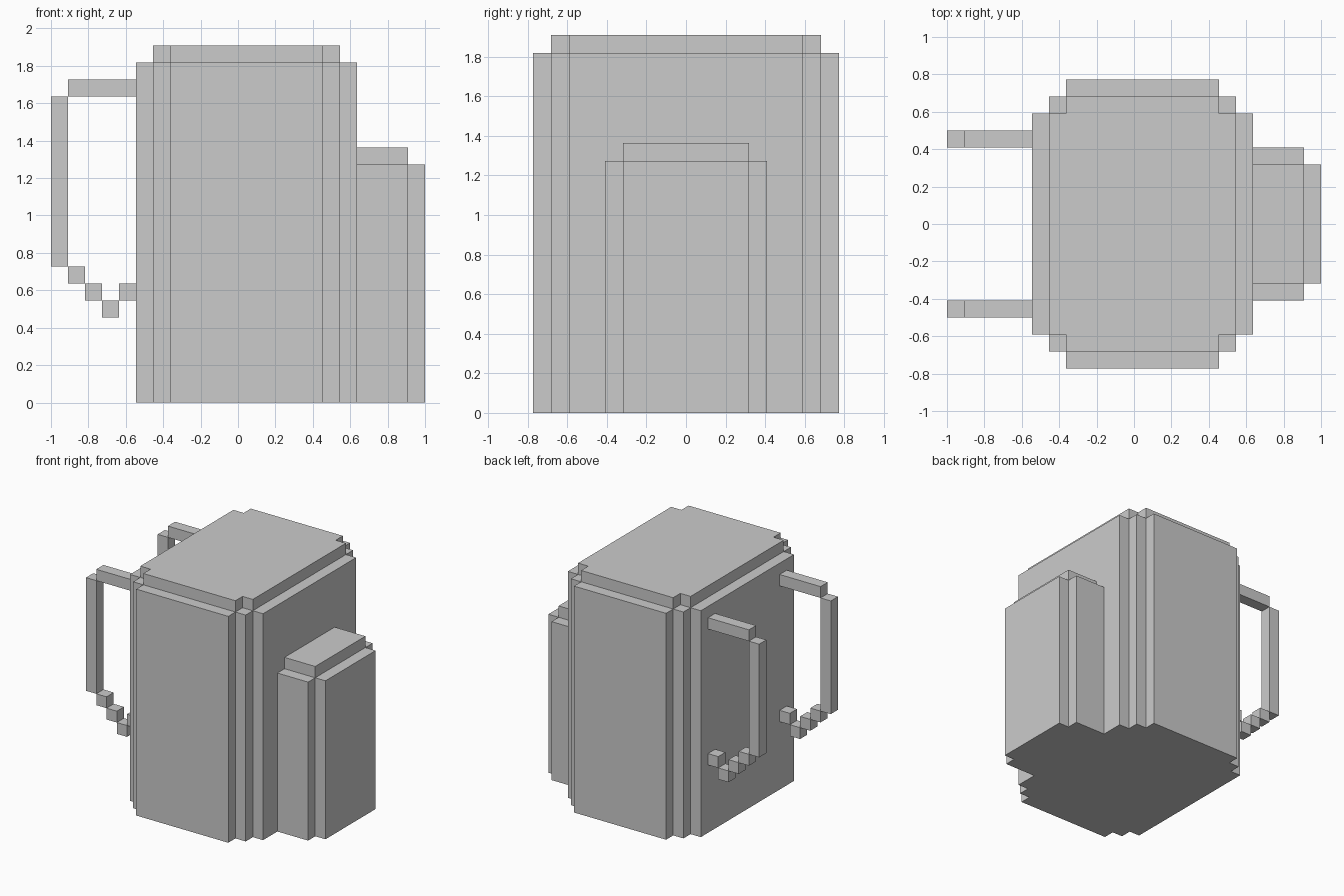
import bpy, bmesh

if "Cube" in bpy.data.objects:
    bpy.data.objects.remove(bpy.data.objects["Cube"])

U = 1 / 11  # one block; the model is 22 blocks long


def X(i):
    return -1 + i * U


def make_object(name, bm):
    bmesh.ops.recalc_face_normals(bm, faces=bm.faces)
    mesh = bpy.data.meshes.new(name)
    bm.to_mesh(mesh)
    bm.free()
    obj = bpy.data.objects.new(name, mesh)
    bpy.context.collection.objects.link(obj)
    return obj


def prism(name, half_outline, z0, z1):
    """Extrude an outline (given for +y, in blocks) mirrored across y = 0."""
    outline = half_outline + [(x, -y) for x, y in reversed(half_outline)]
    bm = bmesh.new()
    face = bm.faces.new([bm.verts.new((X(x), y * U, z0 * U)) for x, y in outline])
    top = bmesh.ops.extrude_face_region(bm, geom=[face], use_keep_orig=True)["geom"]
    verts = [v for v in top if isinstance(v, bmesh.types.BMVert)]
    bmesh.ops.translate(bm, verts=verts, vec=(0, 0, (z1 - z0) * U))
    return make_object(name, bm)


# Main bag with stepped corners, and its smaller top layer
prism("bag_body", [(5, 6.5), (6, 6.5), (6, 7.5), (7, 7.5), (7, 8.5),
                   (16, 8.5), (16, 7.5), (17, 7.5), (17, 6.5), (18, 6.5)], 0, 20)
prism("bag_top", [(6, 6.5), (7, 6.5), (7, 7.5),
                  (16, 7.5), (16, 6.5), (17, 6.5)], 20, 21)

# Outer pocket and its top layer
prism("pocket", [(18, 4.5), (21, 4.5), (21, 3.5), (22, 3.5)], 0, 14)
prism("pocket_top", [(18, 3.5), (21, 3.5)], 14, 15)

# Shoulder straps: top bar, long drop, then blocks stepping back to the bag
strap_parts = [(1, 5, 18, 19), (0, 1, 8, 18), (1, 2, 7, 8),
               (2, 3, 6, 7), (3, 4, 5, 6), (4, 5, 6, 7)]
for name, y in (("front_strap", -5), ("back_strap", 5)):
    bm = bmesh.new()
    for x0, x1, z0, z1 in strap_parts:
        cube = bmesh.ops.create_cube(bm, size=1)["verts"]
        bmesh.ops.scale(bm, verts=cube, vec=((x1 - x0) * U, U, (z1 - z0) * U))
        bmesh.ops.translate(bm, verts=cube,
                            vec=(X((x0 + x1) / 2), y * U, (z0 + z1) / 2 * U))
    make_object(name, bm)
